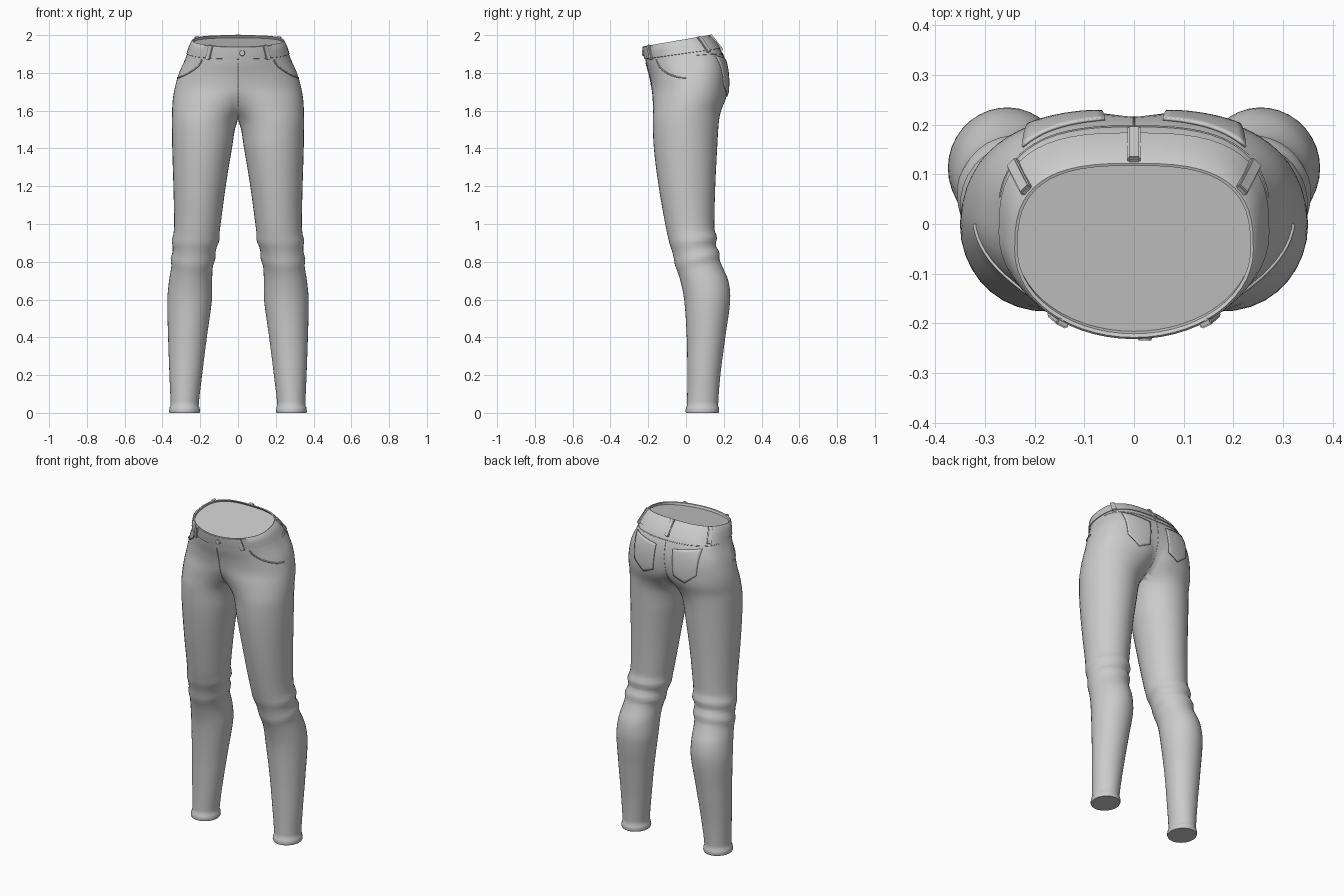
import bpy, bmesh, math
from mathutils import Vector, Matrix
from mathutils.bvhtree import BVHTree

if "Cube" in bpy.data.objects:
    bpy.data.objects.remove(bpy.data.objects["Cube"])

# Half-trouser sections: height, inner x, outer x, front y, back y
ROWS = [
    (0.00, .203, .362, .000, .172), (0.04, .208, .357, .005, .170),
    (0.20, .190, .363, .007, .182), (0.40, .165, .370, .004, .208),
    (0.60, .138, .374, -.010, .234), (0.70, .137, .365, -.030, .224),
    (0.78, .133, .352, -.055, .190), (0.85, .120, .346, -.072, .164),
    (0.93, .102, .342, -.095, .152), (1.00, .092, .338, -.110, .150),
    (1.20, .065, .342, -.145, .155), (1.40, .032, .348, -.170, .165),
    (1.54, .004, .350, -.176, .174), (1.60, -.05, .349, -.175, .186),
    (1.66, -.14, .345, -.177, .210), (1.72, -.27, .335, -.182, .224),
    (1.80, -.312, .312, -.195, .220), (1.87, -.28, .280, -.210, .198),
    (1.93, -.256, .256, -.220, .158), (1.97, -.238, .238, -.226, .120)]
OUT, INN = 28, 8


def smooth(a, b, x):
    t = max(0, min(1, (x - a) / (b - a)))
    return t * t * (3 - 2 * t)


def params(z):
    z = max(0, min(1.97, z))
    i = max(k for k in range(len(ROWS) - 1) if ROWS[k][0] <= z)
    h = ROWS[i + 1][0] - ROWS[i][0]
    t = (z - ROWS[i][0]) / h

    def slope(k, c):
        a, b = ROWS[max(0, k - 1)], ROWS[min(len(ROWS) - 1, k + 1)]
        return (b[c] - a[c]) / (b[0] - a[0])
    out = []
    for c in range(1, 5):
        out.append(ROWS[i][c] * (2*t**3 - 3*t*t + 1) + ROWS[i+1][c] * (3*t*t - 2*t**3)
                   + h * slope(i, c) * (t**3 - 2*t*t + t) + h * slope(i+1, c) * (t**3 - t*t))
    return out


def point(z, t, off=0):
    xi, xo, yf, yb = params(z)
    xi, xo, yf, yb = xi - off, xo + off, yf - off, yb + off
    cx, rx, yc, ry = (xi + xo) / 2, (xo - xi) / 2, (yf + yb) / 2, (yb - yf) / 2
    c, s = math.cos(t), math.sin(t)
    p = 1 - .3 * smooth(1.58, 1.85, z) if s > 0 else 1
    x = max(0, cx + rx * math.copysign(abs(c) ** p, c))
    if x < 1e-5:
        x = 0
    y = yc + ry * math.copysign(abs(s) ** p, s)
    if s > 0 and z > 1.54:   # seat cleft
        y -= .022 * math.exp(-((z - 1.7) / .08) ** 2 - (x / .04) ** 2)
    if .7 < z < 1.05:        # knee wrinkles
        w = sum(a * math.exp(-((z - z0 - k * (y - .05)) / .024) ** 2)
                for z0, k, a in ((.915, .15, .013), (.815, .3, .014)))
        d = Vector((x - cx, y - yc)).normalized() * w * (.6 + .4 * s)
        x, y = x + d.x, y + d.y
    z += .06 * smooth(1.72, 1.93, z) * (y - yc) / (2 * ry)   # waist rises to the back
    return Vector((x, y, z))


def limit(z, back, off=0):
    xi, xo = params(z)[:2]
    xi, xo = xi - off, xo + off
    if xi >= 0:
        return 2.5
    p = 1 - .3 * smooth(1.58, 1.85, z) if back else 1
    q = max(0, min(1, (xo + xi) / (xo - xi)))
    return min(2.5, math.acos(-q ** (1 / p)))


def ring(z, off=0):
    f, b = limit(z, False, off), limit(z, True, off)
    half = OUT // 2
    ts = [-f * (1 - i / half) for i in range(half)] + [b * i / half for i in range(half + 1)]
    ts += [b + (2 * math.pi - f - b) * i / INN for i in range(1, INN)]
    return [point(z, t, off) for t in ts]


def finish(name, bm, mirror=True, angle=40):
    me = bpy.data.meshes.new(name)
    bm.to_mesh(me)
    ob = bpy.data.objects.new(name, me)
    bpy.context.collection.objects.link(ob)
    if mirror:
        m = ob.modifiers.new("Mirror", 'MIRROR')
        m.merge_threshold = .0005
    bpy.ops.object.select_all(action='DESELECT')
    ob.select_set(True)
    bpy.context.view_layer.objects.active = ob
    bpy.ops.object.shade_smooth_by_angle(angle=math.radians(angle))
    return ob


def loft(rings, closed):
    bm = bmesh.new()
    vs = [[bm.verts.new(p) for p in r] for r in rings]
    n = len(vs[0])
    for a, b in zip(vs, vs[1:]):
        for i in range(n if closed else n - 1):
            q = (a[i], a[(i + 1) % n], b[(i + 1) % n], b[i])
            if any(v.co.x > 1e-5 for v in q):
                bm.faces.new(q)
    return bm, vs


# Legs and seat in one skin, with closed ankles
levels = [0, .008, .03, .036] + [.06 + .02 * i for i in range(95)]
bm, vs = loft([ring(z, .004 if .004 < z < .033 else 0) for z in levels], True)
bm.faces.new(vs[0][::-1])
bmesh.ops.delete(bm, geom=[v for v in bm.verts if not v.link_faces], context='VERTS')
bm.normal_update()
tree = BVHTree.FromBMesh(bm)
finish("legs_and_seat", bm)

# Waistband with rolled rim and inner closing surface
prof = [(1.9, -.002), (1.902, .005), (1.935, .007), (1.966, .006), (1.97, .002), (1.968, -.005), (1.955, -.008)]
bm, vs = loft([ring(z, o)[:OUT + 1] for z, o in prof], False)
bm.faces.new(vs[-1])
finish("waistband", bm)


# Belt loops
def belt_loop(name, t, mirror):
    a, b = point(1.893, t, .008), point(1.972, t, .008)
    up = (b - a).normalized()
    side = (point(1.93, t + .02) - point(1.93, t - .02)).normalized()
    if not mirror:
        side = Vector((1, 0, 0))
    nor = side.cross(up).normalized()
    side = up.cross(nor)
    m = Matrix((side, nor, up)).transposed().to_4x4()
    m.translation = (a + b) / 2
    bm = bmesh.new()
    bmesh.ops.create_cube(bm, size=1, matrix=m @ Matrix.Diagonal((.026, .014, (b - a).length, 1)))
    bmesh.ops.bevel(bm, geom=bm.edges[:], offset=.003, segments=2, affect='EDGES')
    finish(name, bm, mirror)


belt_loop("front_belt_loops", -.95, True)
belt_loop("side_back_belt_loops", .59, True)
belt_loop("centre_back_belt_loop", math.pi / 2, False)

# Back pockets laid on the seat
bm = bmesh.new()
grid = []
for r in range(13):
    row = []
    for c in range(13):
        u, v = c / 6 - 1, r / 12
        x = .14 + u * (.082 - .012 * v)
        z = 1.875 + .012 * u - v * (.2 - .045 * abs(u))
        hit = tree.ray_cast(Vector((x, 1, z)), Vector((0, -1, 0)))
        row.append(bm.verts.new(hit[0] + hit[1] * .004 if hit[1].y > 0 else hit[0] - hit[1] * .004))
    grid.append(row)
for a, b in zip(grid, grid[1:]):
    for i in range(12):
        bm.faces.new((a[i], b[i], b[i + 1], a[i + 1]))
pocket = finish("back_pockets", bm)
sol = pocket.modifiers.new("Thickness", 'SOLIDIFY')
sol.thickness, sol.offset = .006, 0


# Raised seams as thin tubes
def seam(name, pts, mirror, radius=.003):
    bm = bmesh.new()
    rings = []
    for i, p in enumerate(pts):
        d = pts[min(i + 1, len(pts) - 1)] - pts[max(i - 1, 0)]
        q = d.to_track_quat('Z', 'Y')
        rings.append([bm.verts.new(p + q @ Vector((radius * math.cos(k * math.pi / 3),
                      radius * math.sin(k * math.pi / 3), 0))) for k in range(6)])
    for a, b in zip(rings, rings[1:]):
        for k in range(6):
            bm.faces.new((a[k], a[(k + 1) % 6], b[(k + 1) % 6], b[k]))
    finish(name, bm, mirror, 80)


zs = [1.62 + .02 * i for i in range(14)]
seam("front_fly_seam", [ring(z)[0] for z in zs], False)
seam("centre_back_seam", [ring(z)[OUT] for z in zs], False, .002)
curve = []
for i in range(17):   # front pocket opening
    s = i / 16 * math.pi / 2
    curve.append(point(1.775 + .115 * (1 - math.sin(s)), -.08 - .72 * math.cos(s), .001))
seam("front_pocket_edges", curve, True, .004)
seam("back_yoke_seam", [point(1.885 - .012 * i / 16, .2 + 1.37 * i / 16) for i in range(17)], True, .002)

# Waist button
p = point(1.935, -math.pi / 2 + .08, .008)
bm = bmesh.new()
bmesh.ops.create_cone(bm, cap_ends=True, segments=20, radius1=.016, radius2=.013, depth=.012,
                      matrix=Matrix.Translation((.022, p.y, p.z)) @ Matrix.Rotation(math.pi / 2, 4, 'X'))
finish("waist_button", bm, False)
